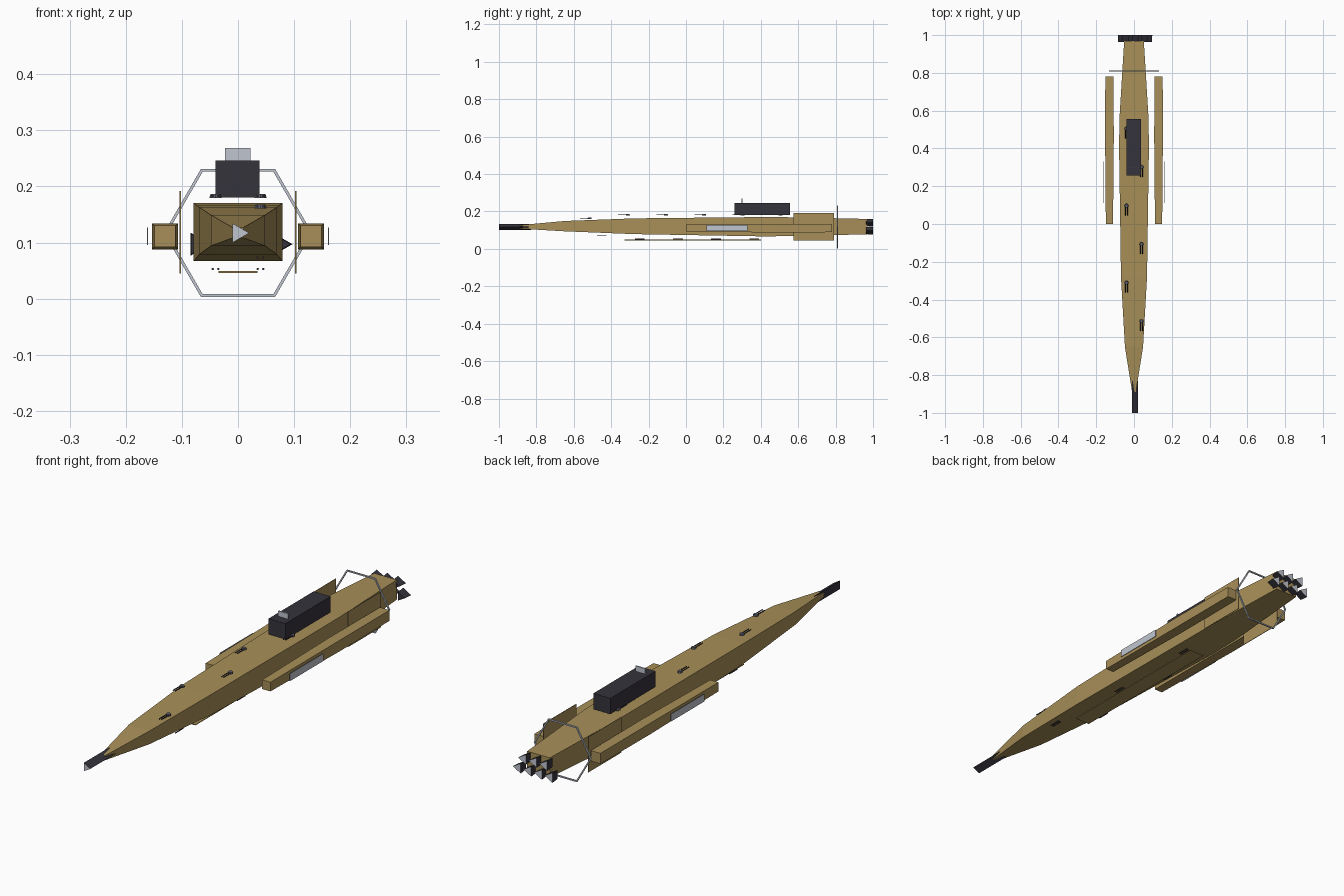
import bpy, bmesh
from math import cos, sin, pi, radians

if "Cube" in bpy.data.objects:
    bpy.data.objects.remove(bpy.data.objects["Cube"], do_unlink=True)


def material(name, rgb):
    m = bpy.data.materials.new(name)
    m.use_nodes = True
    m.diffuse_color = (*rgb, 1)
    m.node_tree.nodes["Principled BSDF"].inputs["Base Color"].default_value = (*rgb, 1)
    return m


TAN = material("tan hull", (0.39, 0.275, 0.098))
DARK = material("dark metal", (0.036, 0.033, 0.045))
SILVER = material("silver", (0.53, 0.56, 0.62))
GREY = material("gun grey", (0.11, 0.115, 0.15))


def finish(name, bm, *mats):
    bmesh.ops.recalc_face_normals(bm, faces=bm.faces)
    mesh = bpy.data.meshes.new(name)
    bm.to_mesh(mesh)
    bm.free()
    for m in mats:
        mesh.materials.append(m)
    ob = bpy.data.objects.new(name, mesh)
    bpy.context.collection.objects.link(ob)
    return ob


def loft(name, rings, *mats, closed=False, end_caps=()):
    """Skin equal-length point rings; end_caps lists the ends using the second material."""
    bm = bmesh.new()
    loops = [[bm.verts.new(p) for p in ring] for ring in rings]
    pairs = list(zip(loops, loops[1:]))
    if closed:
        pairs.append((loops[-1], loops[0]))
    for a, b in pairs:
        for i in range(len(a)):
            j = (i + 1) % len(a)
            bm.faces.new((a[i], a[j], b[j], b[i]))
    if not closed:
        for end in (0, -1):
            cap = bm.faces.new(loops[end])
            cap.material_index = 1 if end in end_caps else 0
    return finish(name, bm, *mats)


def rect(y, x0, x1, z0, z1):
    return [(x0, y, z0), (x1, y, z0), (x1, y, z1), (x0, y, z1)]


def ngon(y, cx, cz, r, n):
    return [(cx + r * cos(2 * pi * i / n), y, cz + r * sin(2 * pi * i / n)) for i in range(n)]


def box(name, x0, x1, y0, y1, z0, z1, mat):
    return loft(name, [rect(y0, x0, x1, z0, z1), rect(y1, x0, x1, z0, z1)], mat)


# Hull: rectangular sections along y as (y, half width, bottom, top)
hull = [(-0.89, 0.010, 0.108, 0.127), (-0.65, 0.048, 0.094, 0.149),
        (-0.28, 0.069, 0.079, 0.163), (0.0, 0.073, 0.074, 0.166),
        (0.4, 0.079, 0.067, 0.17), (0.56, 0.077, 0.068, 0.169),
        (0.97, 0.052, 0.078, 0.16)]
loft("hull", [rect(y, -w, w, b, t) for y, w, b, t in hull], TAN)
box("keel_plate", -0.035, 0.035, -0.33, 0.4, 0.046, 0.049, TAN)

# Three-sided nose barrel with a bright muzzle
loft("nose_barrel", [ngon(y, 0, 0.117, 0.02, 3) for y in (-1, -0.83)],
     DARK, SILVER, end_caps=(0,))

# Upper module and its sensor panel
box("upper_module", -0.04, 0.038, 0.258, 0.555, 0.18, 0.246, DARK)
box("sensor_panel", -0.023, 0.022, 0.296, 0.302, 0.246, 0.268, SILVER)

# Side pods, light panels and fins
for side, s in (("left", 1), ("right", -1)):
    cx = 0.13 * s
    pod = [(0.0, 0.019), (0.45, 0.023), (0.78, 0.022)]
    loft(side + "_pod", [rect(y, cx - h, cx + h, 0.111 - h, 0.111 + h) for y, h in pod], TAN)
    box(side + "_pod_panel", s * 0.160, s * 0.162, 0.11, 0.33, 0.096, 0.127, SILVER)
    box(side + "_fin", s * 0.102, s * 0.1045, 0.575, 0.79, 0.045, 0.192, TAN)

# Hexagonal ring around the stern
section = [(0.132, 0.807), (0.132, 0.813), (0.126, 0.813), (0.126, 0.807)]
loft("stern_ring", [ngon(y, 0, 0.117, r, 6) for r, y in section], SILVER, closed=True)

# Engine cluster: four below, three above
for row, z, count in (("lower", 0.097, 4), ("upper", 0.14, 3)):
    for i in range(count):
        x = (i - (count - 1) / 2) * 0.0487
        loft(f"{row}_engine_{i + 1}", [ngon(0.963, x, z, 0.021, 3), ngon(1.0, x, z, 0.024, 3)],
             DARK, SILVER, end_caps=(-1,))


def gun(name, x, y, z, with_base=True):
    if with_base:
        bm = bmesh.new()
        bmesh.ops.create_cone(bm, cap_ends=True, segments=8, radius1=0.011, radius2=0.009, depth=0.007)
        bmesh.ops.translate(bm, verts=bm.verts, vec=(x, y, z))
        finish(name + "_base", bm, GREY)
    for i, dx in enumerate((-0.005, 0.005)):
        loft(f"{name}_barrel_{i + 1}",
             [ngon(y - 0.052, x + dx, z, 0.0022, 6), ngon(y, x + dx, z, 0.0022, 6)], DARK)


# Alternating deck guns and belly guns
for i in range(6):
    gun(f"deck_gun_{i + 1}", 0.04 * (-1) ** i, -0.515 + 0.204 * i, 0.164 if i == 0 else 0.183)
for i in range(5):
    gun(f"belly_gun_{i + 1}", 0.04 * (-1) ** i, -0.425 + 0.204 * i, 0.073 if i == 0 else 0.053, False)
